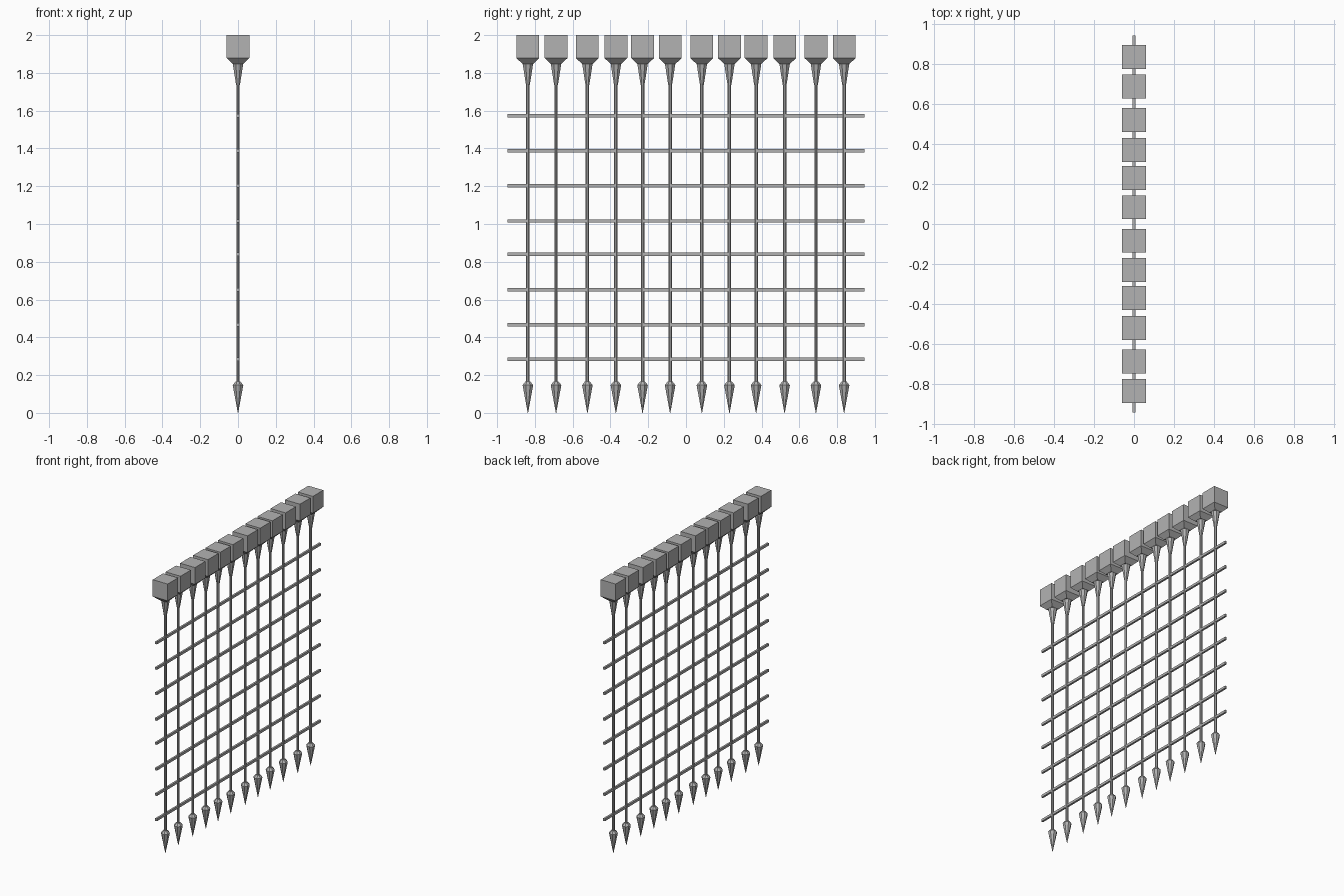
import bpy
import bmesh
import math

cube = bpy.data.objects.get("Cube")
if cube:
    bpy.data.objects.remove(cube, do_unlink=True)

iron = bpy.data.materials.new("grey_iron")
iron.use_nodes = True
iron.diffuse_color = (0.45, 0.45, 0.45, 1)
iron.node_tree.nodes["Principled BSDF"].inputs["Base Color"].default_value = (0.45, 0.45, 0.45, 1)


def add_object(name, bm, location):
    bmesh.ops.recalc_face_normals(bm, faces=bm.faces)
    mesh = bpy.data.meshes.new(name)
    bm.to_mesh(mesh)
    bm.free()
    mesh.materials.append(iron)
    obj = bpy.data.objects.new(name, mesh)
    obj.location = location
    bpy.context.collection.objects.link(obj)
    return obj


def box(name, size, location):
    bm = bmesh.new()
    bmesh.ops.create_cube(bm, size=1)
    bmesh.ops.scale(bm, vec=size, verts=bm.verts)
    return add_object(name, bm, location)


def lofted(name, sections, location):
    """Stack rings of (half width, height, sides); flats face the axes."""
    bm = bmesh.new()
    rings = []
    for half, z, sides in sections:
        radius = half / math.cos(math.pi / sides)
        angles = [2 * math.pi * (i + 0.5) / sides for i in range(sides)]
        rings.append([bm.verts.new((radius * math.cos(a), radius * math.sin(a), z))
                      for a in angles])
    for low, high in zip(rings, rings[1:]):
        n = len(low)
        for i in range(n):
            j = (i + 1) % n
            bm.faces.new((low[i], low[j], high[j], high[i]))
    bm.faces.new(rings[0])
    bm.faces.new(rings[-1])
    return add_object(name, bm, location)


# Upright bars: shaft, pointed foot, flared neck and square block
bar_positions = [0.084, 0.23, 0.371, 0.522, 0.688, 0.837]
for side, sign in (("left", -1), ("right", 1)):
    for number, y in enumerate(bar_positions, 1):
        tag = f"{side}_{number}"
        at = (0, sign * y, 0)
        lofted(f"shaft_{tag}", [(0.009, 0.15, 8), (0.009, 1.76, 8)], at)
        lofted(f"spear_point_{tag}",
               [(0.001, 0.0, 8), (0.028, 0.147, 8), (0.014, 0.165, 8)], at)
        lofted(f"neck_{tag}", [(0.01, 1.735, 8), (0.028, 1.85, 8)], at)
        lofted(f"block_{tag}",
               [(0.028, 1.847, 4), (0.06, 1.878, 4), (0.06, 2.0, 4)], at)

# Horizontal cross bars
for number, z in enumerate([0.283, 0.467, 0.652, 0.84, 1.016, 1.203, 1.387, 1.573], 1):
    box(f"cross_bar_{number}", (0.014, 1.89, 0.018), (0, 0, z))
